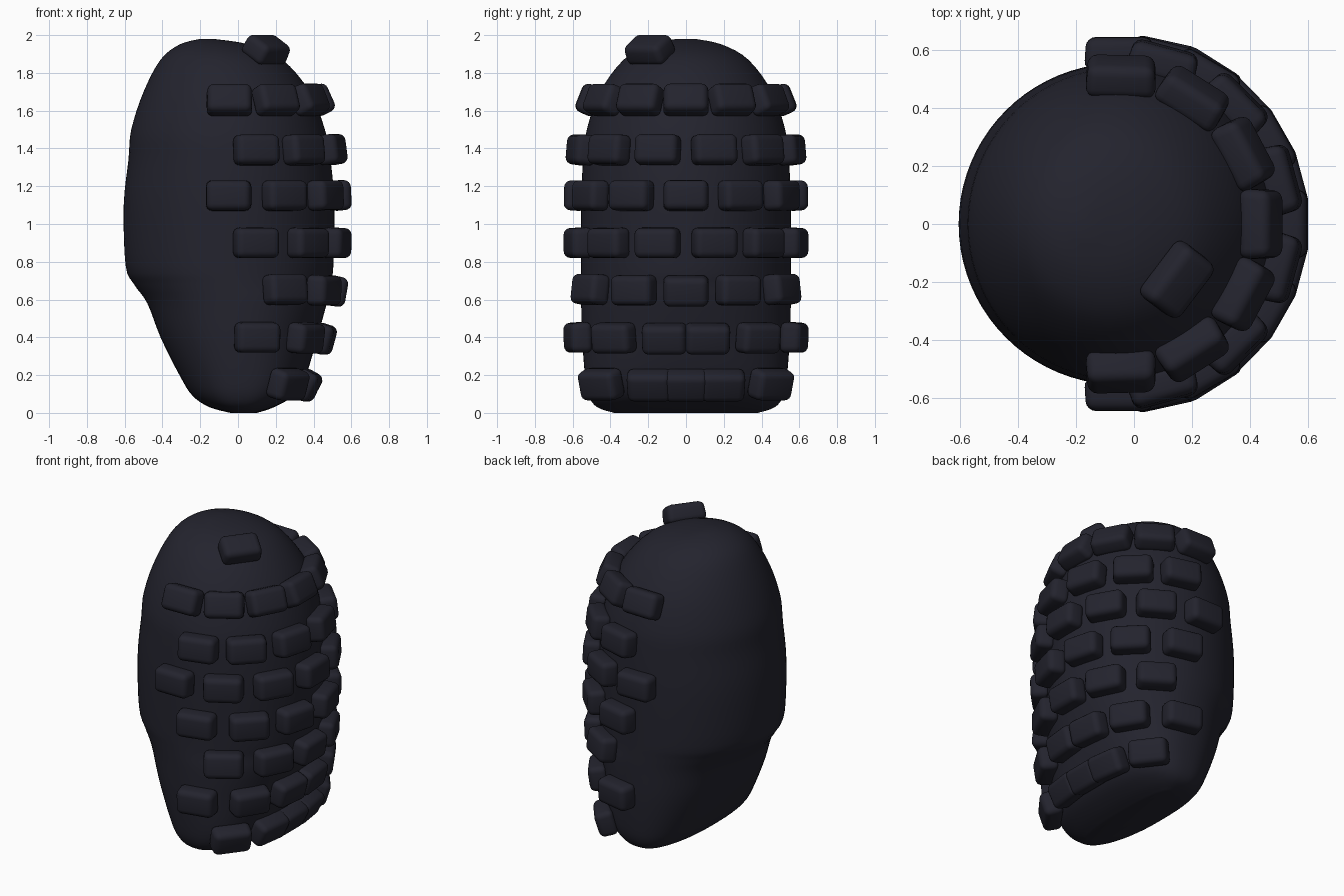
import bpy, bmesh, math
from mathutils import Vector, Matrix

cube = bpy.data.objects.get("Cube")
if cube:
    bpy.data.objects.remove(cube, do_unlink=True)

# One dark rubber colour
rubber = bpy.data.materials.new("dark_rubber")
colour = (0.017, 0.017, 0.027, 1.0)
rubber.use_nodes = True
rubber.diffuse_color = colour
bsdf = rubber.node_tree.nodes["Principled BSDF"]
bsdf.inputs["Base Color"].default_value = colour
bsdf.inputs["Roughness"].default_value = 0.7

# Body sections: height, least x, greatest x, half depth, squareness
SECTIONS = [
    (0.00, -0.04, 0.10, 0.38, 2.6),
    (0.03, -0.15, 0.19, 0.47, 2.6),
    (0.09, -0.24, 0.29, 0.515, 2.5),
    (0.20, -0.31, 0.36, 0.535, 2.4),
    (0.40, -0.41, 0.42, 0.55, 2.2),
    (0.58, -0.48, 0.47, 0.555, 2.1),
    (0.68, -0.55, 0.49, 0.555, 2.0),
    (0.78, -0.595, 0.505, 0.555, 2.0),
    (1.10, -0.605, 0.51, 0.555, 2.0),
    (1.34, -0.58, 0.49, 0.545, 2.0),
    (1.50, -0.565, 0.46, 0.525, 2.0),
    (1.70, -0.50, 0.38, 0.455, 2.0),
    (1.87, -0.41, 0.235, 0.33, 2.0),
    (1.95, -0.31, 0.06, 0.19, 2.0),
    (1.98, -0.20, -0.13, 0.05, 2.0),
]
LAST = len(SECTIONS) - 1


def section(t):
    """Smoothly interpolated section at position t along the list."""
    t = min(max(t, 0.0), LAST)
    i = min(int(t), LAST - 1)
    f = t - i
    rows = [SECTIONS[min(max(i + k, 0), LAST)] for k in (-1, 0, 1, 2)]
    return [b + 0.5 * f * (c - a + f * (2*a - 5*b + 4*c - d + f * (3*(b - c) + d - a)))
            for a, b, c, d in zip(*rows)]


def power(v, e):
    return math.copysign(abs(v) ** e, v)


def surface(t, u):
    z, x0, x1, depth, p = section(t)
    return Vector(((x0 + x1) / 2 + (x1 - x0) / 2 * power(math.cos(u), 2 / p),
                   depth * power(math.sin(u), 2 / p), z))


def position_at_height(z):
    low, high = 0.0, float(LAST)
    for _ in range(30):
        mid = (low + high) / 2
        if section(mid)[0] < z:
            low = mid
        else:
            high = mid
    return low


def make_object(name, mesh):
    ob = bpy.data.objects.new(name, mesh)
    bpy.context.collection.objects.link(ob)
    return ob


def finish_mesh(bm, name):
    bmesh.ops.recalc_face_normals(bm, faces=bm.faces)
    for f in bm.faces:
        f.smooth = True
    mesh = bpy.data.meshes.new(name)
    bm.to_mesh(mesh)
    bm.free()
    mesh.materials.append(rubber)
    return mesh


# Rounded body lofted through the sections
bm = bmesh.new()
SIDES, STEPS = 80, 4
rings = [[bm.verts.new(surface(k / STEPS, 2 * math.pi * j / SIDES)) for j in range(SIDES)]
         for k in range(LAST * STEPS + 1)]
for a, b in zip(rings, rings[1:]):
    for j in range(SIDES):
        n = (j + 1) % SIDES
        bm.faces.new((a[j], a[n], b[n], b[j]))
bm.faces.new(rings[0][::-1])
bm.faces.new(rings[-1])
make_object("body", finish_mesh(bm, "body"))

# Shared tread block, rounded and slightly narrower on its outer face
bm = bmesh.new()
bmesh.ops.create_cube(bm, size=1.0)
for v in bm.verts:
    taper = 0.94 if v.co.z > 0 else 1.0
    v.co = Vector((v.co.x * 0.245 * taper, v.co.y * 0.165 * taper, v.co.z * 0.115))
bmesh.ops.bevel(bm, geom=bm.edges[:], offset=0.034, segments=4, profile=0.5,
                affect='EDGES', clamp_overlap=True)
block_mesh = finish_mesh(bm, "tread_block")


def add_block(name, x, y, z):
    """Seat a block on the body, pointing towards x, y at height z."""
    t = position_at_height(z)
    _, x0, x1, depth, p = section(t)
    u = math.atan2(power(y / depth, p / 2),
                   power((x - (x0 + x1) / 2) / ((x1 - x0) / 2), p / 2))
    e = 0.03
    along = (surface(t, u + e) - surface(t, u - e)).normalized()
    up = surface(t + 0.15, u) - surface(t - 0.15, u)
    out = along.cross(up).normalized()
    up = out.cross(along)
    ob = make_object(name, block_mesh)
    rot = Matrix((along, up, out)).transposed().to_4x4()
    ob.matrix_world = Matrix.Translation(surface(t, u) + out * 0.034) @ rot


# Rows of blocks: height, then x and y of the blocks on the back half
ROWS = [
    (0.16, [(0.37, 0.0), (0.35, 0.20), (0.27, 0.49)]),
    (0.40, [(0.45, 0.12), (0.36, 0.40), (0.10, 0.56)]),
    (0.65, [(0.54, 0.0), (0.47, 0.29), (0.25, 0.51)]),
    (0.90, [(0.53, 0.155), (0.38, 0.42), (0.10, 0.58)]),
    (1.15, [(0.55, 0.0), (0.48, 0.30), (0.25, 0.51), (-0.05, 0.60)]),
    (1.39, [(0.49, 0.15), (0.34, 0.40), (0.10, 0.56)]),
    (1.645, [(0.42, 0.0), (0.36, 0.235), (0.19, 0.415), (-0.045, 0.51)]),
]
for r, (z, spots) in enumerate(ROWS, 1):
    for i, (x, y) in enumerate(spots, 1):
        if y == 0:
            add_block(f"tread_row_{r}_middle", x, 0.0, z)
        else:
            for side, s in (("back", 1), ("front", -1)):
                add_block(f"tread_row_{r}_{side}_{i}", x, y * s, z)

# Lone block near the crown
add_block("crown_block", 0.12, -0.17, 1.895)
